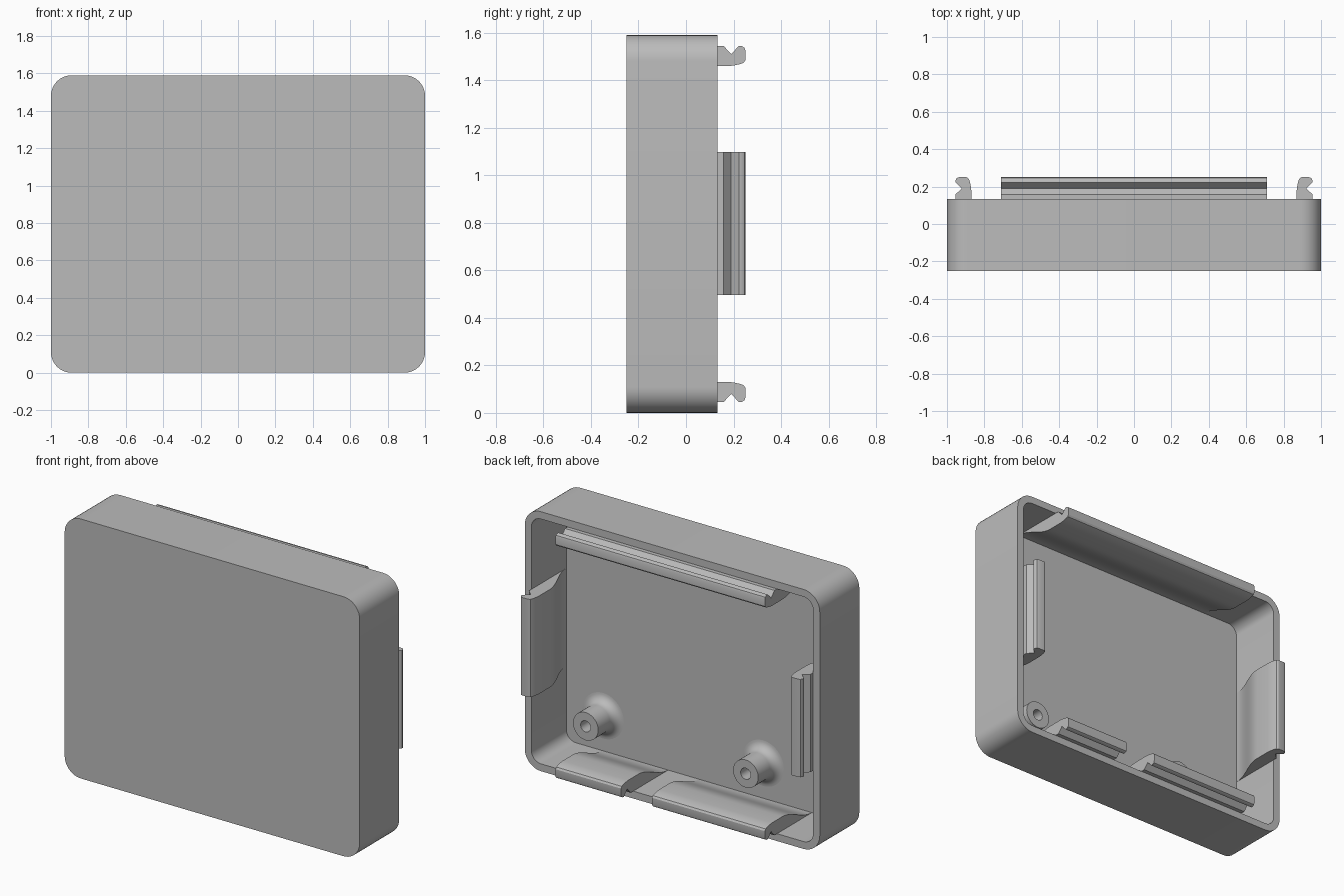
import bpy
import bmesh
from math import pi, sin, cos, radians

cube = bpy.data.objects.get("Cube")
if cube:
    bpy.data.objects.remove(cube, do_unlink=True)

# Overall dimensions
HALF_W, HEIGHT, WALL = 1.0, 1.59, 0.045
FRONT, RIM, TIP = -0.25, 0.133, 0.25
FLOOR = FRONT + WALL
CORNER = 0.11
MID_Z = HEIGHT / 2

plastic = bpy.data.materials.new("grey plastic")
plastic.use_nodes = True
GREY = (0.5, 0.5, 0.5, 1)
plastic.diffuse_color = GREY
plastic.node_tree.nodes["Principled BSDF"].inputs["Base Color"].default_value = GREY


def loft(name, rings):
    """Bridge a series of closed point rings and cap both ends."""
    bm = bmesh.new()
    loops = [[bm.verts.new(p) for p in ring] for ring in rings]
    count = len(loops[0])
    for a, b in zip(loops, loops[1:]):
        for i in range(count):
            j = (i + 1) % count
            bm.faces.new((a[i], a[j], b[j], b[i]))
    bm.faces.new(loops[0])
    bm.faces.new(loops[-1])
    bmesh.ops.recalc_face_normals(bm, faces=bm.faces)
    mesh = bpy.data.meshes.new(name)
    bm.to_mesh(mesh)
    bm.free()
    mesh.shade_smooth()
    mesh.set_sharp_from_angle(angle=radians(30))
    mesh.materials.append(plastic)
    obj = bpy.data.objects.new(name, mesh)
    bpy.context.scene.collection.objects.link(obj)
    return obj


def rounded_rect(y, inset, steps=10):
    r = CORNER - inset
    cx, cz = HALF_W - CORNER, MID_Z - CORNER
    points = []
    for k, (sx, sz) in enumerate(((1, 1), (-1, 1), (-1, -1), (1, -1))):
        for i in range(steps + 1):
            a = (k + i / steps) * pi / 2
            points.append((sx * cx + r * cos(a), y, MID_Z + sz * cz + r * sin(a)))
    return points


def circle(x, y, z, r, steps=40):
    angles = [2 * pi * i / steps for i in range(steps)]
    return [(x + r * cos(a), y, z + r * sin(a)) for a in angles]


# Open tray shell
loft("tray_shell", [rounded_rect(FRONT, 0), rounded_rect(RIM, 0),
                    rounded_rect(RIM, WALL), rounded_rect(FLOOR, WALL)])

# Clip section as (distance from inner wall, y): a smooth flare, then a notched hook
THICK = 0.085
section = [(-0.01, FLOOR - 0.01)]
STEPS = 14
for i in range(STEPS + 1):
    t = i / STEPS
    section.append((THICK * t * t * (3 - 2 * t), FLOOR + 0.29 * t))
section += [(THICK, 0.18), (0.083, 0.2), (0.077, 0.228), (0.071, 0.243), (0.06, TIP),
            (0.02, TIP), (0.008, 0.246), (0.001, 0.235), (0, 0.223),
            (0.035, 0.19), (0, 0.158), (0, RIM), (-0.01, RIM - 0.01)]

# Clip positions: each side turns a wall distance into a position
INNER_X = HALF_W - WALL
sides = {
    "top": lambda d, y, t: (t, y, HEIGHT - WALL - d),
    "bottom": lambda d, y, t: (t, y, WALL + d),
    "left": lambda d, y, t: (INNER_X - d, y, t),
    "right": lambda d, y, t: (d - INNER_X, y, t),
}
clips = [("top_clip", "top", -0.71, 0.71),
         ("bottom_clip_long", "bottom", -0.71, 0.055),
         ("bottom_clip_short", "bottom", 0.265, 0.71),
         ("left_clip", "left", 0.497, 1.097),
         ("right_clip", "right", 0.497, 1.097)]
for name, side, start, end in clips:
    loft(name, [[sides[side](d, y, t) for d, y in section] for t in (start, end)])

# Screw bosses with a filleted foot and a blind hole
BOSS_R, HOLE_R, FILLET, BOSS_TOP = 0.085, 0.034, 0.055, -0.035
for name, x in (("left_screw_boss", 0.705), ("right_screw_boss", -0.38)):
    profile = [(BOSS_R + FILLET, FLOOR - 0.01)]
    for i in range(9):
        a = i / 8 * pi / 2
        profile.append((BOSS_R + FILLET * (1 - sin(a)), FLOOR + FILLET * (1 - cos(a))))
    profile += [(BOSS_R, BOSS_TOP), (HOLE_R, BOSS_TOP), (HOLE_R, FLOOR + 0.005)]
    loft(name, [circle(x, y, 0.26, r) for r, y in profile])
